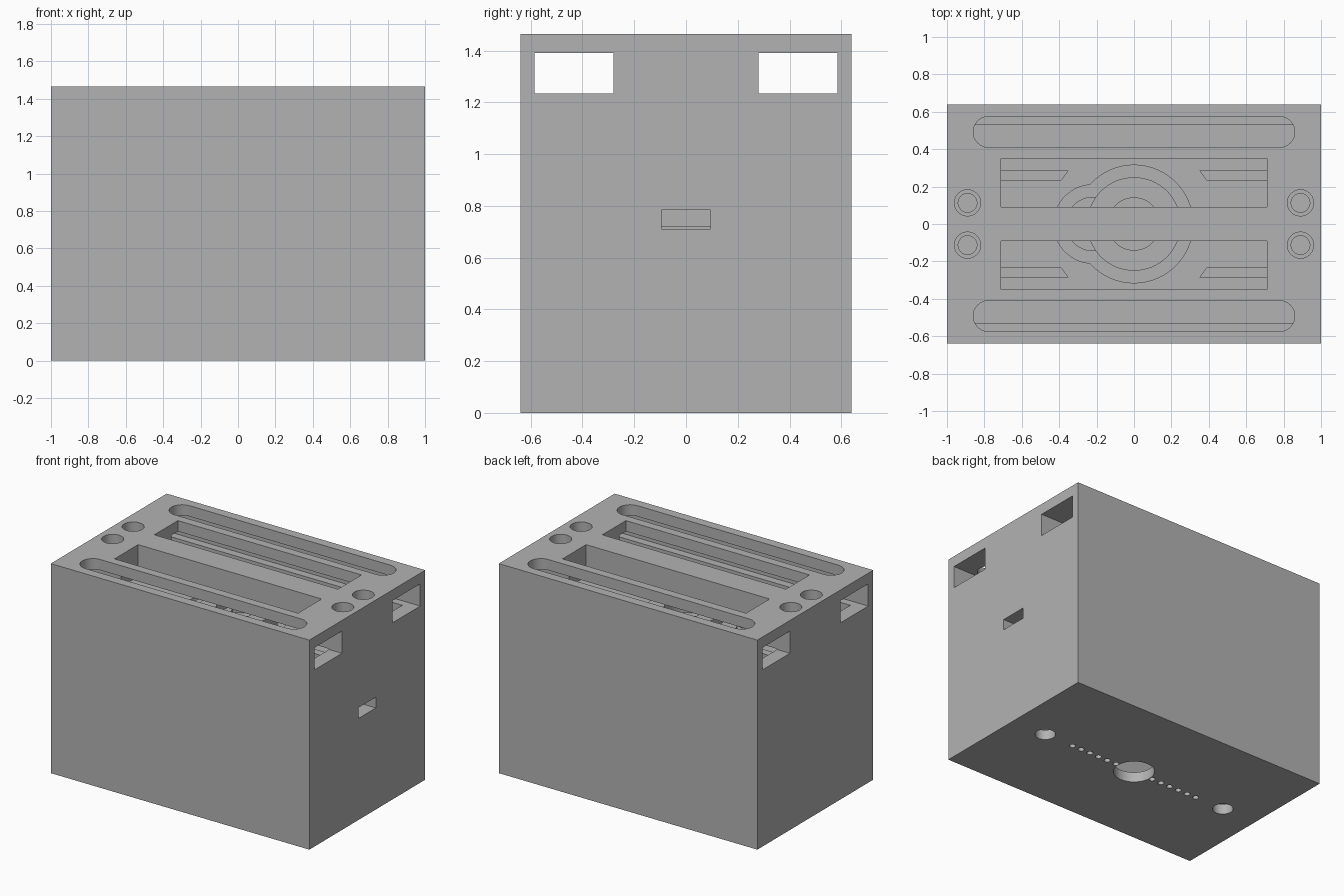
import bpy
import math

cube = bpy.data.objects.get("Cube")
if cube:
    bpy.data.objects.remove(cube, do_unlink=True)

grey = bpy.data.materials.new("plain grey")
grey.use_nodes = True
colour = (0.45, 0.45, 0.45, 1)
grey.diffuse_color = colour
grey.node_tree.nodes["Principled BSDF"].inputs["Base Color"].default_value = colour


def box(name, x, y, z):
    """Box from three (low, high) ranges."""
    bpy.ops.mesh.primitive_cube_add(size=1, location=[sum(r) / 2 for r in (x, y, z)])
    ob = bpy.context.object
    ob.name = name
    ob.scale = [r[1] - r[0] for r in (x, y, z)]
    bpy.ops.object.transform_apply(location=True, rotation=True, scale=True)
    ob.data.materials.append(grey)
    return ob


def disc(name, x, y, r, z, sides=48):
    """Upright cylinder between two heights."""
    bpy.ops.mesh.primitive_cylinder_add(vertices=sides, radius=r, depth=z[1] - z[0],
                                        location=(x, y, sum(z) / 2))
    ob = bpy.context.object
    ob.name = name
    bpy.ops.object.transform_apply(location=True, rotation=True, scale=True)
    ob.data.materials.append(grey)
    return ob


def combine(target, tool, operation="DIFFERENCE"):
    """Boolean the tool into the target, then drop the tool."""
    mod = target.modifiers.new("combine", "BOOLEAN")
    mod.operation, mod.object, mod.solver = operation, tool, "EXACT"
    bpy.context.view_layer.objects.active = target
    bpy.ops.object.modifier_apply(modifier=mod.name)
    bpy.data.objects.remove(tool, do_unlink=True)


def finish(ob):
    bpy.ops.object.select_all(action="DESELECT")
    ob.select_set(True)
    bpy.context.view_layer.objects.active = ob
    bpy.ops.object.shade_smooth_by_angle(angle=math.radians(30))


TOP = 1.465
FLOOR = 1.10      # floor of the upper chamber
ABOVE = TOP + 0.1

# Case with an upper and a lower chamber
case = box("case", (-1, 1), (-0.64, 0.64), (0, TOP))
combine(case, box("upper_chamber", (-0.9, 0.9), (-0.53, 0.53), (FLOOR, 1.24)))
combine(case, box("lower_chamber", (-0.9, 0.9), (-0.53, 0.53), (0.07, 0.6)))

for side in (-1, 1):
    def span(a, b):
        return tuple(sorted((a * side, b * side)))

    # Handle tunnel running the full length
    combine(case, box("tunnel", (-1.1, 1.1), span(0.28, 0.585), (1.235, 1.39)))
    # Long rounded slot in the lid
    slot = box("slot", (-0.777, 0.777), span(0.41, 0.575), (1.3, ABOVE))
    for end in (-1, 1):
        combine(slot, disc("slot_end", end * 0.777, side * 0.4925, 0.0825, (1.3, ABOVE)), "UNION")
    combine(case, slot)
    # Wide rectangular opening in the lid
    combine(case, box("opening", (-0.71, 0.71), span(0.09, 0.35), (1.2, ABOVE)))
    # Stepped screw holes at both ends
    for end in (-1, 1):
        combine(case, disc("screw_head", end * 0.89, side * 0.113, 0.07, (1.36, ABOVE)))
        combine(case, disc("screw_shank", end * 0.89, side * 0.113, 0.05, (1.3, 1.4)))
    # Round holes and vent row in the base
    combine(case, disc("base_hole", side * 0.735, 0, 0.065, (-0.1, 0.1)))
    for i in range(6):
        combine(case, disc("vent", side * (0.15 + 0.072 * i), 0, 0.02, (-0.1, 0.1), 16))

combine(case, disc("centre_hole", 0, 0, 0.13, (-0.1, 0.1)))

# Cable port on the left end, opening into a pocket
combine(case, box("port", (0.85, 1.1), (-0.095, 0.095), (0.71, 0.785)))
combine(case, box("port_pocket", (0.55, 0.9), (-0.3, 0.3), (0.72, 0.9)))

# Keyhole recess in the chamber floor
combine(case, disc("round_recess", 0, 0, 0.315, (1.04, 1.2), 64))
combine(case, disc("small_recess", -0.22, 0, 0.21, (1.04, 1.2), 64))
finish(case)

# Raised rings in the recess
large_ring = disc("large_ring", 0, 0, 0.25, (1.03, 1.18), 64)
combine(large_ring, disc("ring_bore", 0, 0, 0.14, (1.08, 1.3)))
small_ring = disc("small_ring", -0.22, 0, 0.145, (1.03, 1.12))
for ring in (large_ring, small_ring):
    finish(ring)

# Guide rails beside the recess, with slanted inner ends
for side in (-1, 1):
    for end in (-1, 1):
        rail = box("guide_rail", tuple(sorted((end * 0.35, end * 0.89))),
                   tuple(sorted((side * 0.23, side * 0.285))), (FLOOR - 0.01, 1.18))
        for v in rail.data.vertices:
            if abs(v.co.x) < 0.5 and abs(v.co.y) < 0.25:
                v.co.x += end * 0.04
